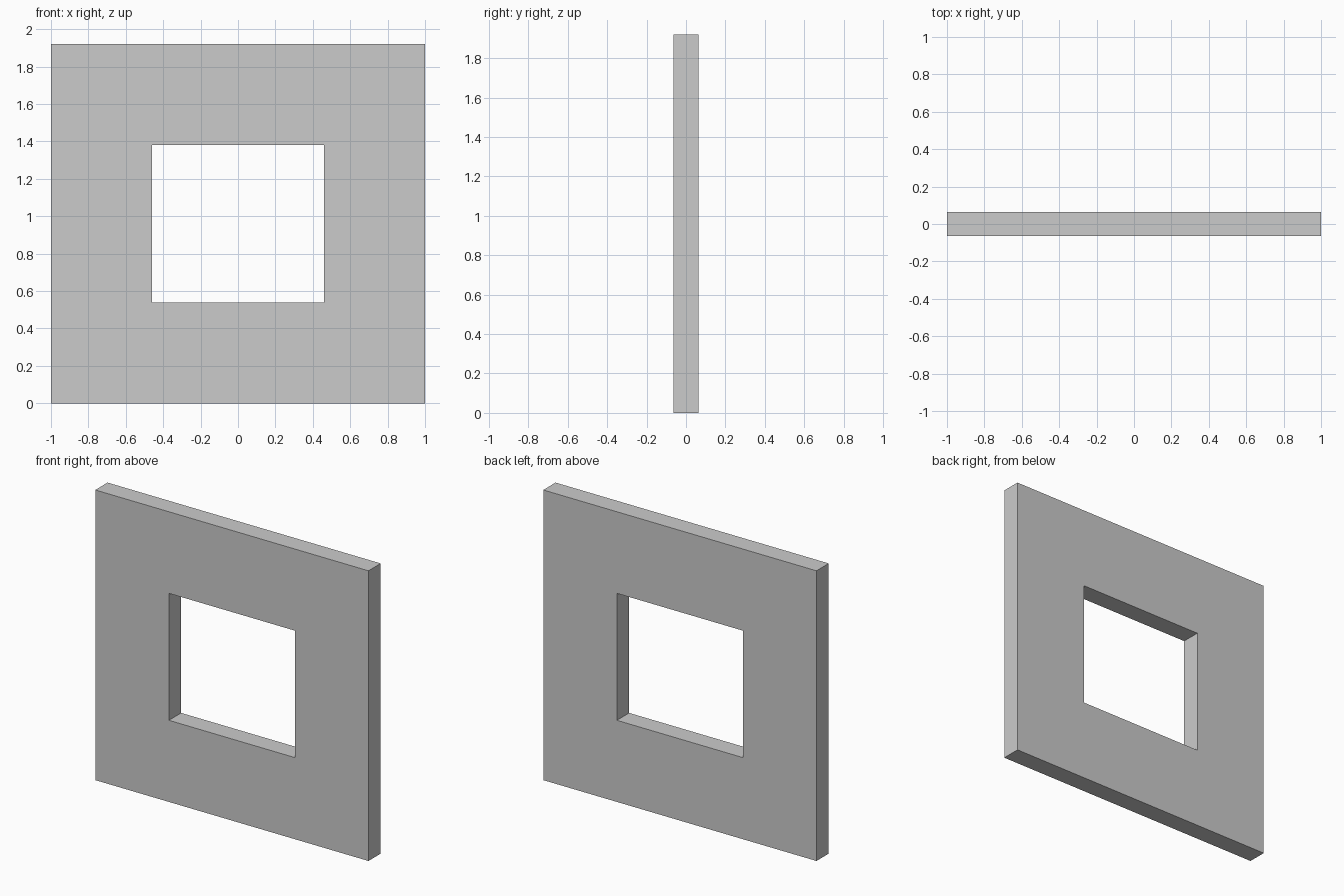
import bpy, bmesh

if "Cube" in bpy.data.objects:
    bpy.data.objects.remove(bpy.data.objects["Cube"])

W, H, T = 1.0, 1.92, 0.064      # half width, height, half thickness
HW, Z0, Z1 = 0.461, 0.54, 1.38  # opening half width, bottom, top

bm = bmesh.new()


def loop(hw, z0, z1):
    return [bm.verts.new((x, -T, z)) for x, z in
            ((-hw, z0), (hw, z0), (hw, z1), (-hw, z1))]


# Front face: a ring of four quads around the window opening
outer = loop(W, 0, H)
inner = loop(HW, Z0, Z1)
ring = []
for i in range(4):
    j = (i + 1) % 4
    ring.append(bm.faces.new((outer[i], outer[j], inner[j], inner[i])))

# Extrude to wall thickness, keeping the front
ext = bmesh.ops.extrude_face_region(bm, geom=ring, use_keep_orig=True)
back = [g for g in ext["geom"] if isinstance(g, bmesh.types.BMVert)]
bmesh.ops.translate(bm, verts=back, vec=(0, 2 * T, 0))
bmesh.ops.recalc_face_normals(bm, faces=bm.faces)

mesh = bpy.data.meshes.new("window_wall")
bm.to_mesh(mesh)
bm.free()
wall = bpy.data.objects.new("window_wall", mesh)
bpy.context.collection.objects.link(wall)
